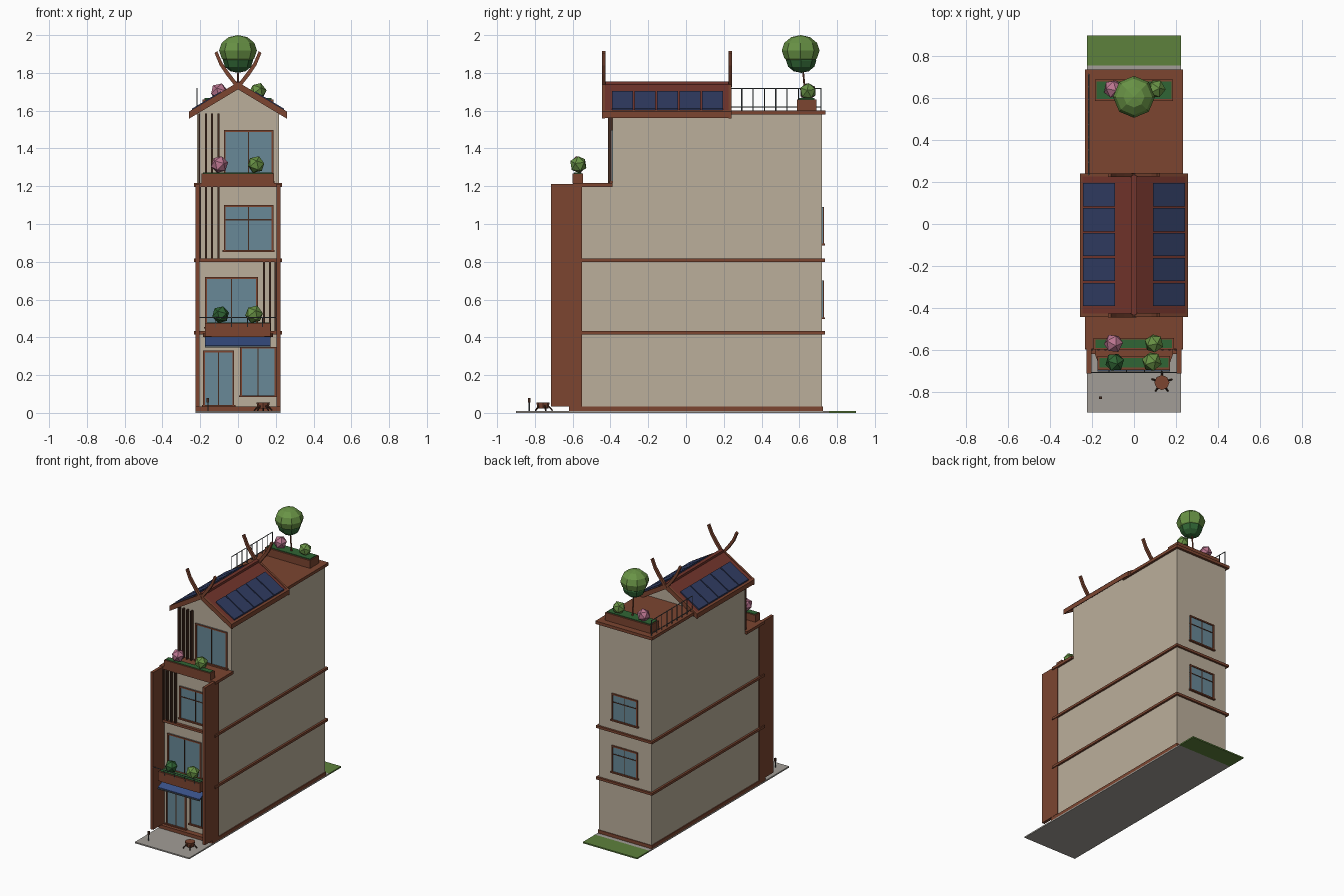
import bpy, bmesh, math
from mathutils import Vector

if "Cube" in bpy.data.objects:
    bpy.data.objects.remove(bpy.data.objects["Cube"])

COL = dict(wall=(.50, .43, .33), brown=(.20, .06, .03), dark=(.06, .025, .015),
           glass=(.14, .25, .31), navy=(.03, .045, .12), red=(.17, .035, .025),
           leaf=(.14, .29, .06), deep=(.03, .13, .035), pink=(.5, .18, .28),
           stone=(.36, .34, .31), grass=(.11, .22, .045), awning=(.04, .08, .24),
           metal=(.09, .11, .12))
MATS = {}
for key, rgb in COL.items():
    MATS[key] = bpy.data.materials.new(key)
    MATS[key].diffuse_color = (*rgb, 1)


def finish(name, bm, mat):
    bmesh.ops.recalc_face_normals(bm, faces=bm.faces)
    me = bpy.data.meshes.new(name)
    bm.to_mesh(me)
    bm.free()
    me.materials.append(MATS[mat])
    ob = bpy.data.objects.new(name, me)
    bpy.context.collection.objects.link(ob)
    return ob


def prism(name, pts, axis, a, b, mat):
    """Extrude a 2D profile along an axis from a to b."""
    def place(p, t):
        return {'x': (t, p[0], p[1]), 'y': (p[0], t, p[1]), 'z': (p[0], p[1], t)}[axis]
    bm = bmesh.new()
    lo = [bm.verts.new(place(p, a)) for p in pts]
    hi = [bm.verts.new(place(p, b)) for p in pts]
    bm.faces.new(lo)
    bm.faces.new(hi)
    n = len(pts)
    for i in range(n):
        bm.faces.new((lo[i], lo[(i + 1) % n], hi[(i + 1) % n], hi[i]))
    return finish(name, bm, mat)


def box(name, x0, x1, y0, y1, z0, z1, mat):
    return prism(name, [(x0, y0), (x1, y0), (x1, y1), (x0, y1)], 'z', z0, z1, mat)


def rod(name, p, q, r0, r1, mat, sides=6):
    p, q = Vector(p), Vector(q)
    bm = bmesh.new()
    bmesh.ops.create_cone(bm, cap_ends=True, segments=sides, radius1=r0, radius2=r1, depth=(q - p).length)
    ob = finish(name, bm, mat)
    ob.location = (p + q) / 2
    ob.rotation_euler = (q - p).to_track_quat('Z', 'Y').to_euler()
    return ob


def bush(name, x, y, z, r, mat, turn=0):
    bm = bmesh.new()
    bmesh.ops.create_icosphere(bm, subdivisions=1, radius=r)
    ob = finish(name, bm, mat)
    ob.location = (x, y, z)
    ob.rotation_euler = (.3, .2, turn)


def crown(name, x, y, z, r, rz, mat):
    bm = bmesh.new()
    bmesh.ops.create_uvsphere(bm, u_segments=8, v_segments=6, radius=1)
    ob = finish(name, bm, mat)
    ob.location, ob.scale = (x, y, z), (r, r, rz)


def window(name, x0, x1, z0, z1, y, s, bars=True):
    """Framed window on wall plane y; s = -1 faces front, +1 faces back."""
    def part(tag, a, b, c, d, out, mat):
        box(f"{name}_{tag}", a, b, min(y - s * .01, y + s * out), max(y - s * .01, y + s * out), c, d, mat)
    f = .01
    part("glass", x0, x1, z0, z1, .004, "glass")
    part("frame_left", x0, x0 + f, z0, z1, .01, "brown")
    part("frame_right", x1 - f, x1, z0, z1, .01, "brown")
    part("frame_top", x0, x1, z1 - f, z1, .0105, "brown")
    part("sill", x0 - .006, x1 + .006, z0 - .004, z0 + f * .6, .016, "brown")
    xm, zm = (x0 + x1) / 2, z0 + (z1 - z0) * .68
    part("mullion", xm - .003, xm + .003, z0, z1, .007, "dark")
    if bars:
        part("transom", x0, x1, zm - .003, zm + .003, .007, "dark")


F, U, B = -.58, -.39, .72     # lower facade, upper facade, back wall

# ground
box("pavement", -.225, .225, -.9, .757, 0, .01, "stone")
box("back_lawn", -.225, .225, .757, .9, 0, .01, "grass")

# stepped body, plinth, floor bands
prism("house_body", [(F, .01), (B, .01), (B, 1.585), (U, 1.585), (U, 1.2), (F, 1.2)], 'x', -.218, .218, "wall")
box("plinth", -.224, .224, -.62, .725, .008, .035, "brown")
for i, z in enumerate((.415, .8)):
    box(f"floor_band_{i+1}", -.233, .233, -.6, .735, z, z + .018, "brown")
box("terrace_slab", -.233, .233, -.597, U + .002, 1.195, 1.216, "brown")
box("roof_terrace_slab", -.235, .235, .15, .738, 1.58, 1.602, "brown")
for s, tag in ((-1, "left"), (1, "right")):
    a, b = sorted((s * .204, s * .226))
    box(f"side_fin_{tag}", a, b, -.714, -.55, .035, 1.213, "brown")

# windows and door
window("shop_door", -.185, -.02, .037, .33, F, -1, False)
window("shop_window", .01, .203, .087, .35, F, -1, False)
window("second_floor_window", -.175, .105, .45, .72, F, -1, False)
window("third_floor_window", -.075, .188, .857, 1.1, F, -1)
window("top_floor_window", -.075, .188, 1.222, 1.498, U, -1, False)
for i, z in enumerate((.5, .89)):
    window(f"back_window_{i+1}", -.107, .107, z, z + .2, B, 1)

# vertical slat screens
for tag, xs, y, z0, z1 in (("second", (.137, .17, .198), F, .433, .8),
                           ("third", (-.2, -.17, -.137, -.103), F, .818, 1.195),
                           ("top", (-.205, -.17, -.137, -.103), U, 1.216, 1.585)):
    for i, x in enumerate(xs):
        box(f"slat_{tag}_{i+1}", x - .005, x + .005, y - .024, y + .002, z0, z1, "dark")

# awning and balcony planter with chamfered front
prism("awning", [(F, .4), (F, .41), (-.7, .358), (-.7, .348)], 'x', -.175, .172, "awning")
box("awning_bar", -.175, .172, -.704, -.698, .345, .353, "metal")
plan = [(-.195, F), (-.195, -.625), (-.18, -.665), (-.145, -.695),
        (.145, -.695), (.18, -.665), (.195, -.625), (.195, F)]
prism("balcony_floor", [(x * .95, y) for x, y in plan], 'z', .402, .42, "brown")
box("balcony_planter", -.175, .172, -.698, -.63, .405, .475, "brown")
box("balcony_soil", -.165, .165, -.685, -.64, .47, .479, "deep")
rod("balcony_rail", (-.204, -.71, .505), (.204, -.71, .505), .003, .003, "metal")
for i, x in enumerate((-.12, -.035, .05, .13)):
    rod(f"balcony_rail_post_{i+1}", (x, -.695, .45), (x, -.71, .505), .0025, .0025, "metal")
bush("balcony_bush_dark", -.092, -.66, .52, .047, "deep", .4)
bush("balcony_bush_light", .085, -.657, .522, .049, "leaf", 1)

# terrace planter
box("terrace_planter", -.193, .19, -.6, -.545, 1.215, 1.268, "brown")
box("terrace_soil", -.185, .182, -.592, -.552, 1.26, 1.272, "deep")
bush("terrace_bush_pink", -.098, -.57, 1.315, .047, "pink", .2)
bush("terrace_bush_green", .095, -.57, 1.315, .047, "leaf", .9)

# gable roof with ridge cap, solar panels, bargeboards and curved crossed finials
prism("gable_wall", [(-.218, 1.58), (.218, 1.58), (.218, 1.595), (0, 1.725), (-.218, 1.595)], 'y', U, .2, "wall")


def slope(x, d):
    return (x, 1.747 - .6 * abs(x) + d)


for s, tag in ((-1, "left"), (1, "right")):
    def strip(x0, x1, lo, hi):
        return [slope(s * x0, lo), slope(s * x1, lo), slope(s * x1, hi), slope(s * x0, hi)]
    prism(f"roof_slope_{tag}", strip(0, .255, -.022, 0), 'y', -.43, .23, "red")
    prism(f"eave_board_{tag}", strip(.247, .259, -.03, .004), 'y', -.435, .233, "brown")
    for i in range(5):
        y = -.392 + i * .119
        prism(f"solar_panel_{tag}_{i+1}", strip(.09, .243, -.002, .01), 'y', y, y + .111, "navy")
    for end, y in (("front", -.436), ("back", .234)):
        prism(f"bargeboard_{end}_{tag}", strip(0, .259, -.034, .004), 'y', y - .008, y + .008, "brown")
        horn = [(-.012, 1.725), (.012, 1.725), (.06, 1.785), (.097, 1.84), (.124, 1.905),
                (.11, 1.915), (.084, 1.855), (.045, 1.8)]
        prism(f"finial_{end}_{tag}", [(s * x, z) for x, z in horn], 'y',
              y - .009 + s * .001, y + .009 + s * .001, "brown")
box("ridge_cap", -.014, .014, -.432, .232, 1.73, 1.755, "red")

# roof garden
box("roof_planter", -.187, .187, .587, .69, 1.6, 1.66, "brown")
box("roof_soil", -.178, .178, .597, .68, 1.65, 1.666, "deep")
bush("roof_bush_pink", -.1, .645, 1.7, .047, "pink", .5)
bush("roof_bush_green", .105, .645, 1.702, .047, "leaf", 1.2)
rod("tree_trunk", (0, .635, 1.65), (0, .615, 1.86), .006, .004, "brown")
crown("tree_crown_lower", 0, .61, 1.865, .08, .065, "deep")
crown("tree_crown_upper", 0, .607, 1.918, .1, .082, "leaf")

# railing on the left roof edge
for i in range(9):
    y = .235 + i * .06
    if y <= .72:
        rod(f"railing_post_{i+1}", (-.216, y, 1.6), (-.216, y, 1.72), .003, .003, "metal")
for i, z in enumerate((1.62, 1.717)):
    rod(f"railing_bar_{i+1}", (-.216, .235, z), (-.216, .715, z), .003, .003, "metal")

# street furniture
rod("bollard_pole", (-.16, -.83, .01), (-.16, -.83, .06), .003, .003, "metal")
box("bollard_head", -.166, -.154, -.836, -.824, .055, .08, "dark")
rod("stool_seat", (.133, -.757, .022), (.133, -.757, .056), .028, .036, "brown", 8)
for i in range(5):
    a = i * math.tau / 5 + .3
    c, s = math.cos(a), math.sin(a)
    rod(f"stool_leg_{i+1}", (.133 + .02 * c, -.757 + .02 * s, .045),
        (.133 + .05 * c, -.757 + .05 * s, .012), .005, .004, "dark", 5)

for m in bpy.data.materials:
    if m.users and not m.is_grease_pencil:
        m.use_nodes = True
        m.node_tree.nodes["Principled BSDF"].inputs["Base Color"].default_value = m.diffuse_color
